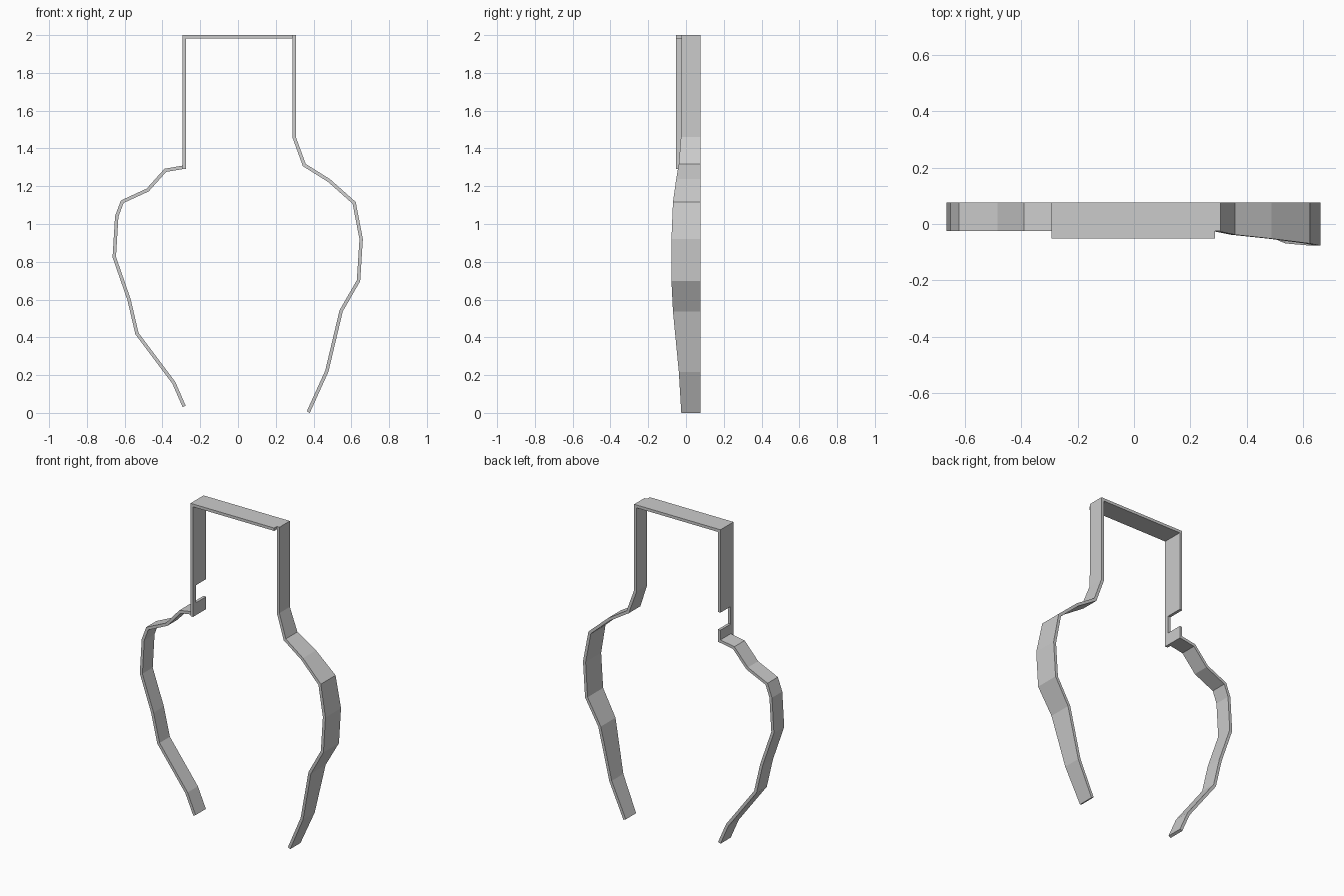
import bpy, bmesh
from mathutils import Vector

if "Cube" in bpy.data.objects:
    bpy.data.objects.remove(bpy.data.objects["Cube"])

T = 0.018      # strip thickness
BACK = 0.077   # shared flat back plane
FRONT = -0.025
LIP = -0.052   # front of the raised lip on the post and top bar


def finish(name, bm):
    bmesh.ops.recalc_face_normals(bm, faces=bm.faces)
    mesh = bpy.data.meshes.new(name)
    bm.to_mesh(mesh)
    bm.free()
    obj = bpy.data.objects.new(name, mesh)
    bpy.context.collection.objects.link(obj)
    return obj


def ribbon(name, path):
    """Mitred flat strip along (x, z, front y) points."""
    bm = bmesh.new()
    pts = [Vector(p[:2]) for p in path]
    rings = []
    for i, p in enumerate(pts):
        a = (p - pts[i - 1]).normalized() if i else (pts[1] - p).normalized()
        b = (pts[i + 1] - p).normalized() if i < len(pts) - 1 else a
        n = Vector((-a.y - b.y, a.x + b.x)).normalized()
        n *= T / 2 / max(0.5, n.dot(Vector((-a.y, a.x))))
        o, q = p + n, p - n
        y = path[i][2]
        rings.append([bm.verts.new(c) for c in (
            (o.x, y, o.y), (q.x, y, q.y), (q.x, BACK, q.y), (o.x, BACK, o.y))])
    for r, s in zip(rings, rings[1:]):
        for k in range(4):
            m = (k + 1) % 4
            bm.faces.new((r[k], r[m], s[m], s[k]))
    bm.faces.new(rings[0])
    bm.faces.new(rings[-1])
    return finish(name, bm)


def side_profile(name, outline, x0, x1):
    """Extrude a (y, z) outline from x0 to x1."""
    bm = bmesh.new()
    face = bm.faces.new([bm.verts.new((x0, y, z)) for y, z in outline])
    res = bmesh.ops.extrude_face_region(bm, geom=[face])
    verts = [g for g in res["geom"] if isinstance(g, bmesh.types.BMVert)]
    bmesh.ops.translate(bm, verts=verts, vec=(x1 - x0, 0, 0))
    return finish(name, bm)


# Left post with the notch cut into its back edge
side_profile("left_post", [
    (LIP, 1.292), (BACK, 1.292), (BACK, 1.37), (FRONT, 1.37),
    (FRONT, 1.48), (BACK, 1.48), (BACK, 2), (LIP, 2)], -0.293, -0.275)

# Top bar
side_profile("top_bar", [(LIP, 2 - T), (BACK, 2 - T), (BACK, 2), (LIP, 2)],
             -0.275, 0.288)

# Right post and arm, bulging forward at mid height
ribbon("right_arm", [
    (0.297, 2.0, FRONT), (0.297, 1.46, -0.027), (0.351, 1.312, -0.038),
    (0.482, 1.23, -0.052), (0.615, 1.112, -0.069), (0.652, 0.92, -0.077),
    (0.638, 0.70, -0.077), (0.546, 0.54, -0.069), (0.47, 0.22, -0.038),
    (0.372, 0.004, FRONT)])

# Left arm, constant depth
ribbon("left_arm", [(x, z, FRONT) for x, z in (
    (-0.28, 1.302), (-0.385, 1.284), (-0.478, 1.18), (-0.613, 1.118),
    (-0.642, 1.04), (-0.655, 0.825), (-0.577, 0.60), (-0.535, 0.42),
    (-0.34, 0.16), (-0.285, 0.034))])
